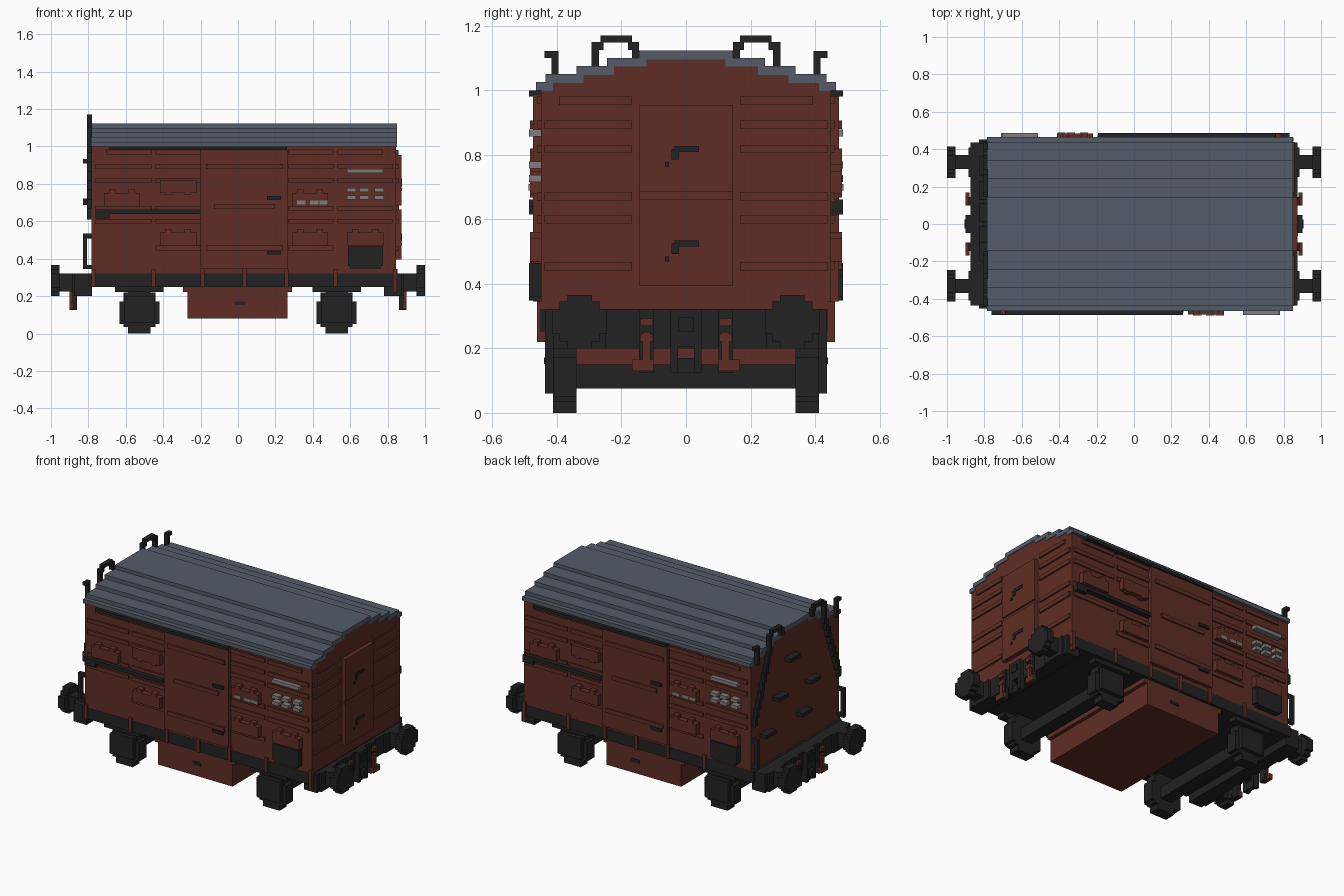
import bpy
import bmesh
from mathutils import Matrix, Vector

cube = bpy.data.objects.get("Cube")
if cube:
    bpy.data.objects.remove(cube, do_unlink=True)


def material(name, rgb):
    mat = bpy.data.materials.new(name)
    mat.use_nodes = True
    mat.diffuse_color = (*rgb, 1)
    mat.node_tree.nodes["Principled BSDF"].inputs["Base Color"].default_value = (*rgb, 1)
    return mat


RED = material("oxide red", (.115, .027, .018))
BLACK = material("soft black", (.016, .016, .016))
SLATE = material("slate grey", (.09, .108, .14))
PALE = material("pale grey", (.22, .21, .2))

# Both long sides are the same, turned half way round about the body centre
TURN = Matrix.Translation((.07, 0, 0)) @ Matrix.Diagonal((-1, -1, 1, 1))
FLIP_X = Matrix.Diagonal((-1, 1, 1, 1))
FLIP_Y = Matrix.Diagonal((1, -1, 1, 1))
ONE = Matrix.Identity(4)
SIDES = (ONE, TURN)
PAIR = (ONE, FLIP_Y)
ENDS = (ONE, FLIP_X)
CORNERS = (ONE, FLIP_X, FLIP_Y, FLIP_X @ FLIP_Y)


def finish(name, bm, mat):
    bmesh.ops.recalc_face_normals(bm, faces=bm.faces)
    mesh = bpy.data.meshes.new(name)
    bm.to_mesh(mesh)
    bm.free()
    mesh.materials.append(mat)
    bpy.context.collection.objects.link(bpy.data.objects.new(name, mesh))


def boxes(name, mat, spans, copies=(ONE,)):
    """Each span is (x0, x1), (y0, y1), (z0, z1)."""
    bm = bmesh.new()
    for span in spans:
        mid = Vector([(a + b) / 2 for a, b in span])
        size = [abs(b - a) for a, b in span]
        for copy in copies:
            bmesh.ops.create_cube(bm, size=1, matrix=copy @ Matrix.Translation(mid) @ Matrix.Diagonal((*size, 1)))
    finish(name, bm, mat)


def extrude_x(name, mat, points, x0, x1):
    bm = bmesh.new()
    face = bm.faces.new([bm.verts.new((x0, y, z)) for y, z in points])
    moved = bmesh.ops.extrude_face_region(bm, geom=[face])["geom"]
    verts = [v for v in moved if isinstance(v, bmesh.types.BMVert)]
    bmesh.ops.translate(bm, verts=verts, vec=(x1 - x0, 0, 0))
    finish(name, bm, mat)


# Stepped roof over a body with the same stepped top
STEPS = [(.145, 1.123), (.245, 1.1), (.34, 1.075), (.435, 1.05), (.465, 1.025)]


def stepped(inset, drop):
    out, last = [], None
    for y, z in STEPS:
        if last is not None:
            out.append((last, z - drop))
        else:
            out.append((0, z - drop))
        out.append((y - inset, z - drop))
        last = y - inset
    return out


def mirrored(points):
    return points + [(-y, z) for y, z in reversed(points) if y > 0]


body_top = stepped(.015, .025)
extrude_x("body", RED, mirrored(body_top + [(.45, .3)]), -.783, .846)
shell = stepped(0, 0) + [(.465, 1.0)] + list(reversed(stepped(.022, .027)))
extrude_x("roof_left", SLATE, shell, -.785, .85)
extrude_x("roof_right", SLATE, [(-y, z) for y, z in shell], -.785, .85)

# Side battens
WALL = (-.46, -.44)
columns = [(-.762, -.463), (-.441, -.2), (.27, .511), (.532, .826)]
battens = []
for z in (.97, .893, .818, .67, .6, .458):
    for i, (a, b) in enumerate(columns):
        outer = i in (0, 3)
        if z < .5 and outer:
            continue
        if z > .95:
            a, b = (a + .06 if i == 0 else a), (b - .05 if i == 3 else b)
        battens.append(((a, b), WALL, (z - .013, z + .013)))
boxes("side_battens", RED, battens, SIDES)

# Side doors with battens, handles and runner
boxes("side_door", RED, [((-.2, .265), (-.474, -.44), (.345, .985))], SIDES)
boxes("door_battens", RED, [((.035 - w, .035 + w), (-.484, -.47), (z - .013, z + .013))
                            for w, z in ((.205, .893), (.16, .68), (.205, .458))], SIDES)
boxes("door_handles", BLACK, [((.155, .23), (-.487, -.47), (z - .01, z + .01))
                              for z in (.725, .432)], SIDES)
boxes("door_runner", BLACK, [((-.687, .262), (-.486, -.44), (.98, 1.0)),
                             ((-.7, -.205), (-.486, -.44), (.64, .662)),
                             ((-.762, -.687), (-.486, -.44), (.615, .662))], SIDES)

# Notched label holders, some turned upside down
holders = []
for x, z, up in ((-.62, .72, 1), (.385, .72, 1), (-.32, .51, 1), (.385, .51, 1),
                 (.68, .51, 1), (-.32, .79, -1)):
    out = (-.484, -.44)
    holders.append(((x - .097, x + .097), out, (z - .04, z + .03)))
    for s in (-1, 1):
        holders.append(((x + s * .035, x + s * .07), out, (z + up * .025, z + up * .05)))
boxes("label_holders", RED, holders, SIDES)
boxes("dark_panel", BLACK, [((.587, .775), (-.487, -.44), (.36, .465)),
                            ((.6, .762), (-.487, -.44), (.348, .36))], SIDES)

# Pale label stripes
labels = [((.582, .775), (-.486, -.44), (.857, .879))]
for z in (.768, .727):
    for x in (.582, .65, .73):
        labels.append(((x, x + .05), (-.486, -.44), (z - .011, z + .011)))
for x in (.315, .385, .435):
    labels.append(((x, x + .045), (-.488, -.44), (.69, .71)))
boxes("label_stripes", PALE, labels, SIDES)

# Frame: floor, red posts over the sole bars, end beams
boxes("floor_frame", BLACK, [((-.8, .85), (-.452, .452), (.25, .322))])
boxes("frame_posts", RED, [((x - .011, x + .011), (-.462, -.44), (.25, .345))
                           for x in (-.772, -.452, -.19, .035, .26, .522)], SIDES)
boxes("corner_brackets", RED, [((.828, .85), (-.462, -.435), (.22, .345))], PAIR)
boxes("end_beams", BLACK, [((.78, .873), (-.437, .437), (.2, .32))], ENDS)

# Buffers, blocky round heads
heads = [((.86, .96), (.295, .37), (.225, .32))]
for w, h in ((.085, .038), (.062, .062), (.038, .083)):
    heads.append(((.955, 1.0), (.33 - w, .33 + w), (.283 - h, .283 + h)))
heads.append(((.86, .885), (.25, .41), (.2, .32)))
boxes("buffers", BLACK, heads, CORNERS)

# Couplings and hoses
boxes("coupling", BLACK, [((.86, .9), (-.048, -.025), (.125, .32)),
                          ((.86, .9), (.025, .048), (.125, .32)),
                          ((.86, .9), (-.03, .03), (.205, .32)),
                          ((.86, .89), (-.03, .03), (.125, .17)),
                          ((.88, .905), (-.025, .025), (.25, .295))], ENDS)
boxes("hose_mounts", BLACK, [((.86, .885), (.1, .145), (.125, .32))], CORNERS)
boxes("hoses", RED, [((.88, .902), (.102, .142), (.27, .292)),
                     ((.88, .902), (.102, .142), (.222, .245)),
                     ((.88, .902), (.1, .168), (.13, .165)),
                     ((.882, .9), (.11, .135), (.13, .25))], CORNERS)

# Wheels, axle boxes and axles
wheels, axles = [], []
for x in (-.527, .527):
    for w, z0, z1 in ((.107, .05, .172), (.085, .035, .22), (.06, 0, .24)):
        wheels.append(((x - w, x + w), (-.412, -.34), (z0, z1)))
    wheels.append(((x - .08, x + .08), (-.437, -.38), (.06, .2)))
    wheels.append(((x - .13, x + .13), (-.437, -.38), (.222, .26)))
    axles.append(((x - .04, x + .04), (-.35, .35), (.075, .15)))
boxes("wheels", BLACK, wheels, PAIR)
boxes("axles", BLACK, axles)

# Box slung under the floor
boxes("under_box", RED, [((-.27, .265), (-.435, .435), (.08, .24)),
                         ((-.295, .288), (-.435, .435), (.222, .252))])
boxes("under_box_latch", BLACK, [((-.02, .04), (-.44, -.43), (.152, .172))], SIDES)

# End wall with doors
end_battens = []
for z in (.967, .893, .818, .672, .6, .453):
    edge = .393 if z > .95 else .438
    end_battens.append(((.84, .857), (.168, edge), (z - .013, z + .013)))
boxes("end_battens", RED, end_battens, PAIR)
boxes("end_doors", RED, [((.84, .873), (-.145, .145), (.685, .955)),
                         ((.84, .873), (-.145, .145), (.395, .662)),
                         ((.84, .862), (-.145, .145), (.66, .69))])
grips = []
for z in (.818, .525):
    grips += [((.86, .878), (-.035, .04), (z - .01, z + .01)),
              ((.86, .878), (-.045, -.022), (z - .033, z)),
              ((.86, .878), (-.065, -.052), (z - .055, z - .04))]
boxes("end_door_grips", BLACK, grips)

# Climbing rails, roof hoops and steps on the other end
OUT = (-.807, -.78)
rails = [(OUT, (.27, .293), (1.05, 1.15)), (OUT, (.255, .285), (1.125, 1.15)),
         (OUT, (.168, .265), (1.148, 1.17)), (OUT, (.145, .18), (1.125, 1.15)),
         (OUT, (.145, .168), (1.1, 1.15)),
         (OUT, (.395, .417), (1.0, 1.122)), (OUT, (.395, .438), (1.1, 1.122))]
count = 9
for i in range(count):
    t = i / (count - 1)
    y, z = .28 + .15 * t, 1.04 - .4 * t
    rails.append((OUT, (y - .013, y + .013), (z - .03, z + .03)))
boxes("climbing_rails", BLACK, rails, PAIR)
boxes("corner_grab_handles", BLACK, [((-.83, -.808), (.43, .452), (.345, .535)),
                                     ((-.83, -.78), (.43, .452), (.345, .367)),
                                     ((-.83, -.78), (.43, .452), (.513, .535))], PAIR)
boxes("end_steps", BLACK, [((-.83, -.78), (y - .05, y + .05), (z - .012, z + .012))
                           for y, z in ((.06, .92), (.18, .71), (-.15, .7), (.31, .52), (-.06, .52))])
